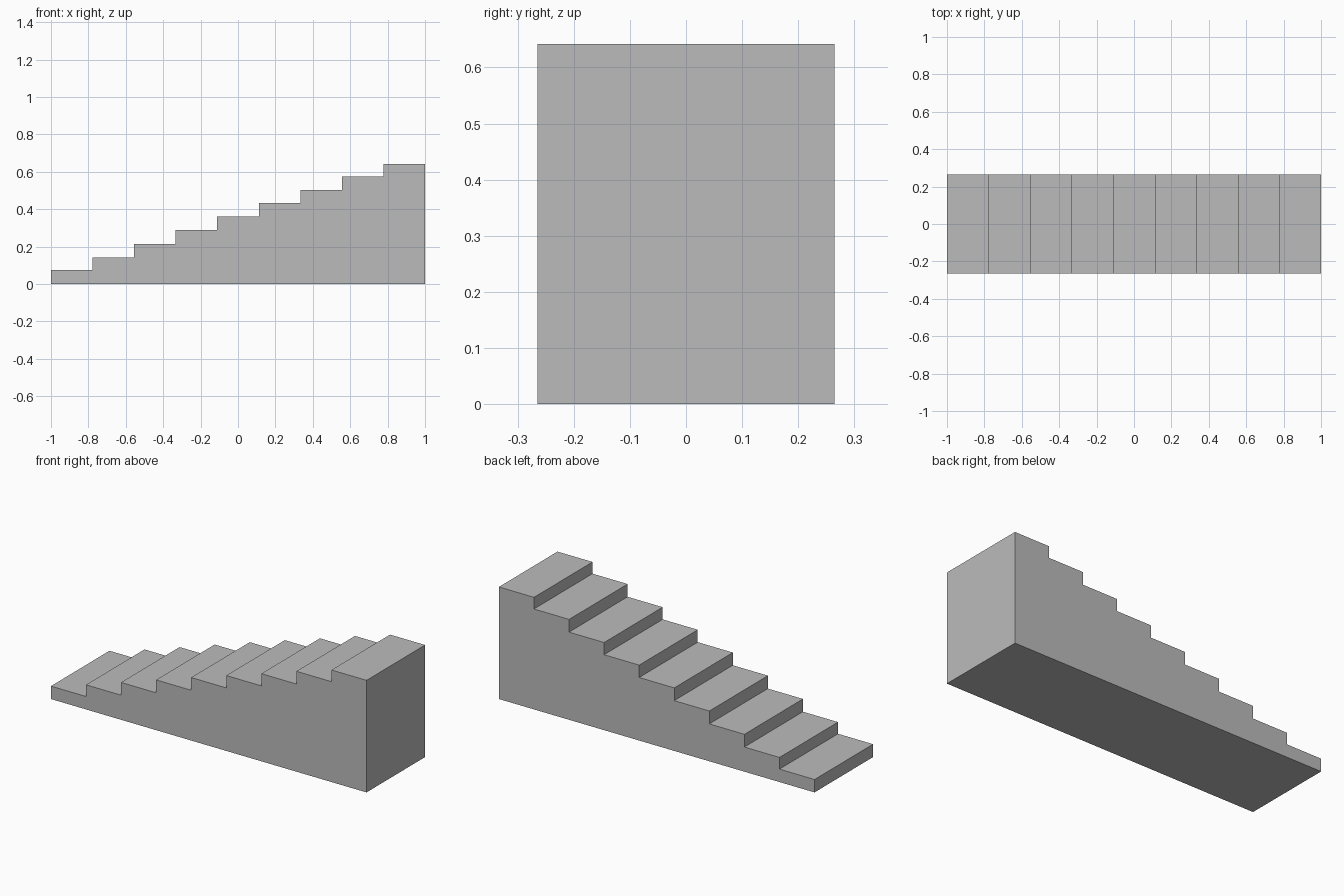
import bpy
import bmesh

if "Cube" in bpy.data.objects:
    bpy.data.objects.remove(bpy.data.objects["Cube"], do_unlink=True)

HALF_LENGTH = 1.0
HALF_WIDTH = 0.265
STEP_HEIGHTS = [0.074, 0.141, 0.214, 0.288, 0.361, 0.432, 0.502, 0.575, 0.642]
TREAD = 2 * HALF_LENGTH / len(STEP_HEIGHTS)

# Plain grey material
grey = bpy.data.materials.new("plain_grey")
grey.use_nodes = True
grey.diffuse_color = (0.5, 0.5, 0.5, 1)
shader = next(n for n in grey.node_tree.nodes if n.type == "BSDF_PRINCIPLED")
shader.inputs["Base Color"].default_value = grey.diffuse_color

# Side profile: flat base, then a tread and riser for every step
profile = [(HALF_LENGTH, 0), (-HALF_LENGTH, 0)]
for i, height in enumerate(STEP_HEIGHTS):
    start = -HALF_LENGTH + i * TREAD
    profile += [(start, height), (start + TREAD, height)]

# Extrude the profile across the width into one solid staircase
bm = bmesh.new()
side = bm.faces.new([bm.verts.new((x, -HALF_WIDTH, z)) for x, z in profile])
result = bmesh.ops.extrude_face_region(bm, geom=[side])
moved = [v for v in result["geom"] if isinstance(v, bmesh.types.BMVert)]
bmesh.ops.translate(bm, verts=moved, vec=(0, 2 * HALF_WIDTH, 0))
bmesh.ops.recalc_face_normals(bm, faces=bm.faces)

mesh = bpy.data.meshes.new("staircase")
bm.to_mesh(mesh)
bm.free()
mesh.materials.append(grey)
staircase = bpy.data.objects.new("staircase", mesh)
bpy.context.collection.objects.link(staircase)
